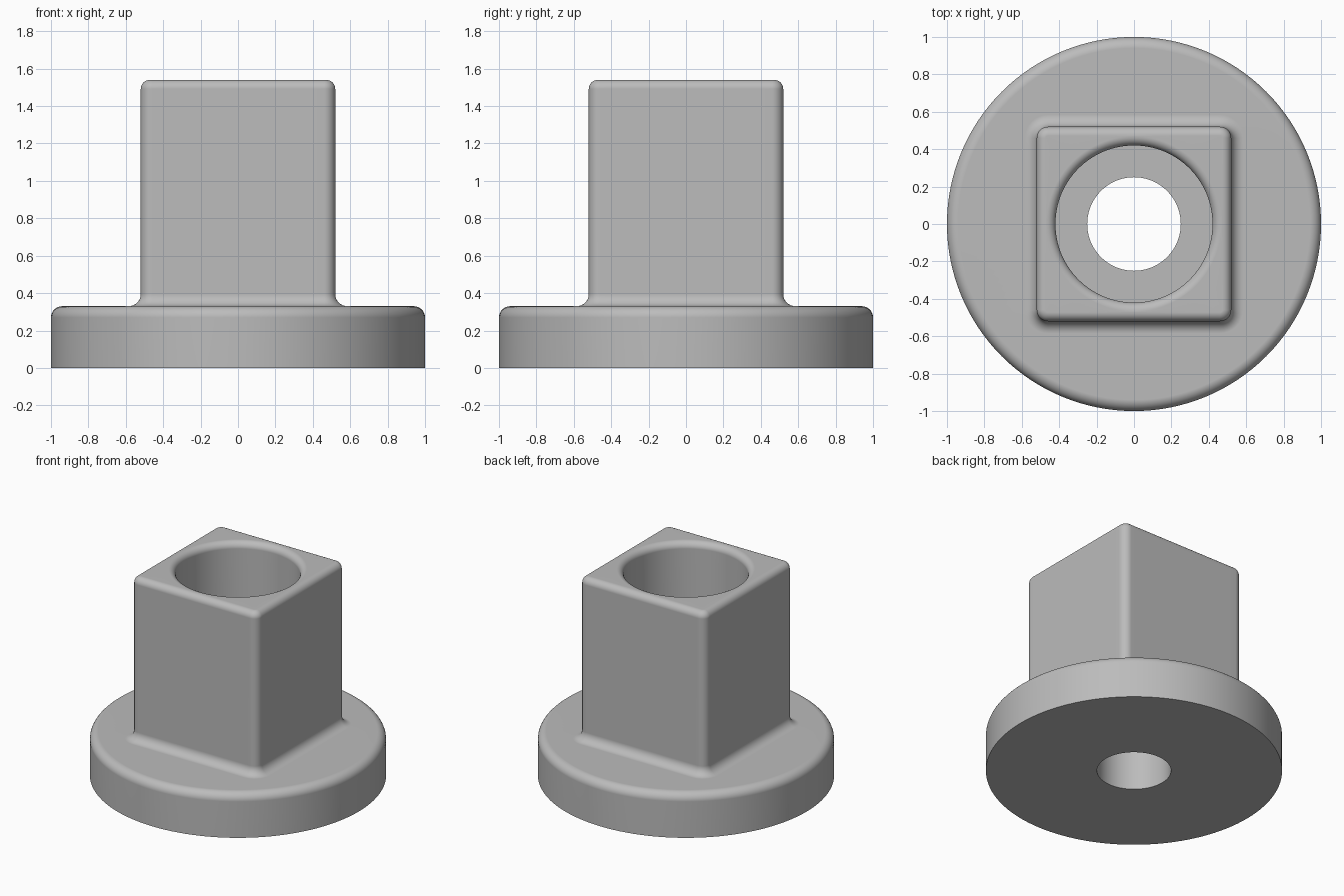
import bpy
import bmesh
from math import pi, sin, cos

cube = bpy.data.objects.get("Cube")
if cube:
    bpy.data.objects.remove(cube)

ARC, SIDE = 8, 24            # segments per rounded corner and per straight side
N = 4 * (ARC + SIDE)         # points in every ring
POST, CORNER = 0.52, 0.06    # post half width and corner radius
STEPS = 8                    # segments per fillet


def circle(r, z):
    start = -pi * ARC / N
    return [(r * cos(start + pi / 4 + 2 * pi * i / N),
             r * sin(start + pi / 4 + 2 * pi * i / N), z) for i in range(N)]


def square(offset, z):
    """Rounded square ring, grown outward by offset."""
    c, r = POST - CORNER, CORNER + offset
    ring = []
    for k in range(4):
        q = k * pi / 2
        arc = [(c + r * cos(t), c + r * sin(t))
               for t in (pi / 2 * i / ARC for i in range(ARC + 1))]
        end = (-c, c + r)
        side = [(c + (end[0] - c) * i / SIDE, c + r) for i in range(1, SIDE)]
        ring += [(x * cos(q) - y * sin(q), x * sin(q) + y * cos(q), z)
                 for x, y in arc + side]
    return ring


def fillet(cx, cz, r, a0, a1):
    """Quarter arc in the profile plane, angles in degrees."""
    for i in range(STEPS + 1):
        t = (a0 + (a1 - a0) * i / STEPS) * pi / 180
        yield cx + r * cos(t), cz + r * sin(t)


# Flange: flat underside, wall and rounded upper rim
rings = [circle(0.25, 0), circle(1, 0)]
rings += [circle(r, z) for r, z in fillet(0.94, 0.27, 0.06, 0, 90)]
# Square post: fillet at the foot, rounded top edge
rings += [square(d, z) for d, z in fillet(0.065, 0.395, 0.065, 270, 180)]
rings += [square(d, z) for d, z in fillet(-0.048, 1.492, 0.048, 0, 90)]
# Counterbore: rounded mouth, wall and floor
rings += [circle(r, z) for r, z in fillet(0.468, 1.492, 0.048, 90, 180)]
rings += [circle(0.42, 1.04), circle(0.25, 1.04)]

bm = bmesh.new()
loops = [[bm.verts.new(p) for p in ring] for ring in rings]
# The last ring joins the first, forming the through hole
for a, b in zip(loops, loops[1:] + loops[:1]):
    for i in range(N):
        j = (i + 1) % N
        bm.faces.new((a[i], a[j], b[j], b[i]))
bmesh.ops.recalc_face_normals(bm, faces=bm.faces)
mesh = bpy.data.meshes.new("flanged_square_bushing")
bm.to_mesh(mesh)
bm.free()

bushing = bpy.data.objects.new("flanged_square_bushing", mesh)
bpy.context.collection.objects.link(bushing)

# Single plain grey
grey = bpy.data.materials.new("plain_grey")
grey.use_nodes = True
colour = (0.5, 0.5, 0.5, 1)
grey.diffuse_color = colour
grey.node_tree.nodes["Principled BSDF"].inputs["Base Color"].default_value = colour
mesh.materials.append(grey)

# Smooth fillets, flat broad faces, crisp bore and base edges
bpy.ops.object.select_all(action="DESELECT")
bushing.select_set(True)
bpy.context.view_layer.objects.active = bushing
bpy.ops.object.shade_smooth_by_angle(angle=pi / 6)
weighted = bushing.modifiers.new("weighted_normals", "WEIGHTED_NORMAL")
weighted.keep_sharp = True
